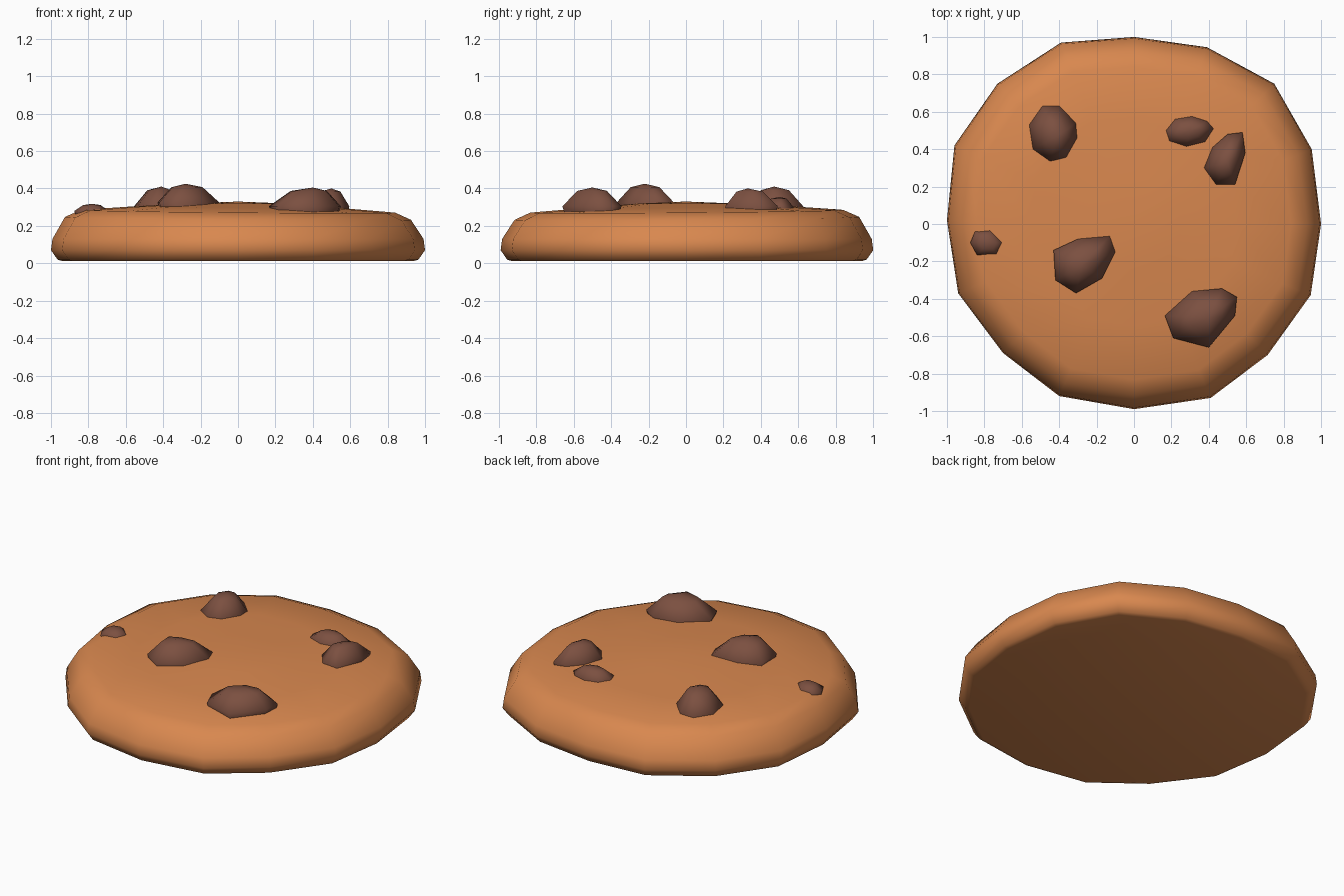
import bpy, bmesh, math
from mathutils import Vector

if "Cube" in bpy.data.objects:
    bpy.data.objects.remove(bpy.data.objects["Cube"])


def material(name, rgb):
    m = bpy.data.materials.new(name)
    m.diffuse_color = (*rgb, 1)
    m.use_nodes = True
    m.node_tree.nodes["Principled BSDF"].inputs["Base Color"].default_value = m.diffuse_color
    return m


DOUGH = material("baked dough", (0.69, 0.245, 0.078))
CHOC = material("chocolate", (0.20, 0.080, 0.052))


def loft(name, rings, top, mat, bottom=None, angle=180):
    """Skin stacked rings, fan to a top point, close the underside."""
    bm = bmesh.new()
    loops = [[bm.verts.new(p) for p in r] for r in rings]
    n = len(loops[0])
    for a, b in zip(loops, loops[1:]):
        for i in range(n):
            j = (i + 1) % n
            bm.faces.new((a[i], a[j], b[j], b[i]))
    tip = bm.verts.new(top)
    for i in range(n):
        bm.faces.new((loops[-1][i], loops[-1][(i + 1) % n], tip))
    bm.faces.new(loops[0])
    bmesh.ops.recalc_face_normals(bm, faces=bm.faces)
    me = bpy.data.meshes.new(name)
    bm.to_mesh(me)
    bm.free()
    me.materials.append(mat)
    ob = bpy.data.objects.new(name, me)
    bpy.context.collection.objects.link(ob)
    bpy.context.view_layer.objects.active = ob
    ob.select_set(True)
    bpy.ops.object.shade_smooth_by_angle(angle=math.radians(angle))
    ob.select_set(False)
    return ob


# Cookie body: uneven sixteen-sided outline scaled through a domed profile
outline = [(1, 0), (.95, .40), (.75, .75), (.39, .945), (0, 1), (-.39, .97),
           (-.73, .75), (-.96, .42), (-1, .02), (-.94, -.37), (-.70, -.69),
           (-.40, -.92), (0, -.99), (.41, -.93), (.715, -.70), (.945, -.38)]
profile = [(.94, .012), (.965, .02), (1, .07), (.992, .13), (.925, .24),
           (.84, .278), (.55, .30), (.25, .32)]
rings = []
for s, z in profile:
    ring = []
    for x, y in outline:
        # slight sag towards the front right of the upper rim
        sag = 0.012 * (x - y) / 1.41 * s if z > .2 and s > .3 else 0
        ring.append((x * s, y * s, z - sag))
    rings.append(ring)
loft("cookie_body", rings, (0, 0, .33), DOUGH, angle=50)

# Chocolate chips: rim height, peak (x, y, z), outline seen from above
chips = [
    (.30, (-.41, .47, .41), [(-.56, .53), (-.49, .63), (-.40, .63), (-.31, .54),
                             (-.30, .46), (-.36, .35), (-.45, .33), (-.54, .40)]),
    (.30, (.30, .50, .355), [(.165, .50), (.22, .56), (.31, .575), (.39, .55),
                             (.425, .51), (.38, .44), (.28, .41), (.18, .44)]),
    (.305, (.50, .33, .40), [(.50, .48), (.58, .49), (.595, .38), (.54, .21),
                             (.44, .21), (.375, .30), (.42, .41)]),
    (.28, (-.78, -.10, .318), [(-.875, -.10), (-.85, -.04), (-.77, -.025),
                               (-.69, -.10), (-.73, -.17), (-.84, -.165)]),
    (.325, (-.28, -.22, .425), [(-.43, -.14), (-.30, -.08), (-.13, -.065),
                                (-.10, -.15), (-.17, -.29), (-.31, -.37), (-.42, -.30)]),
    (.305, (.40, -.50, .405), [(.165, -.49), (.31, -.36), (.47, -.345), (.55, -.39),
                               (.54, -.49), (.40, -.66), (.21, -.61)]),
]
for k, (rim, peak, pts) in enumerate(chips, 1):
    p = Vector(peak)
    levels = [(.85, .22), (1, rim), (.5, rim + .82 * (p.z - rim))]
    rings = [[(p.x + (x - p.x) * s, p.y + (y - p.y) * s, z) for x, y in pts]
             for s, z in levels]
    loft(f"chocolate_chip_{k}", rings, peak, CHOC)
